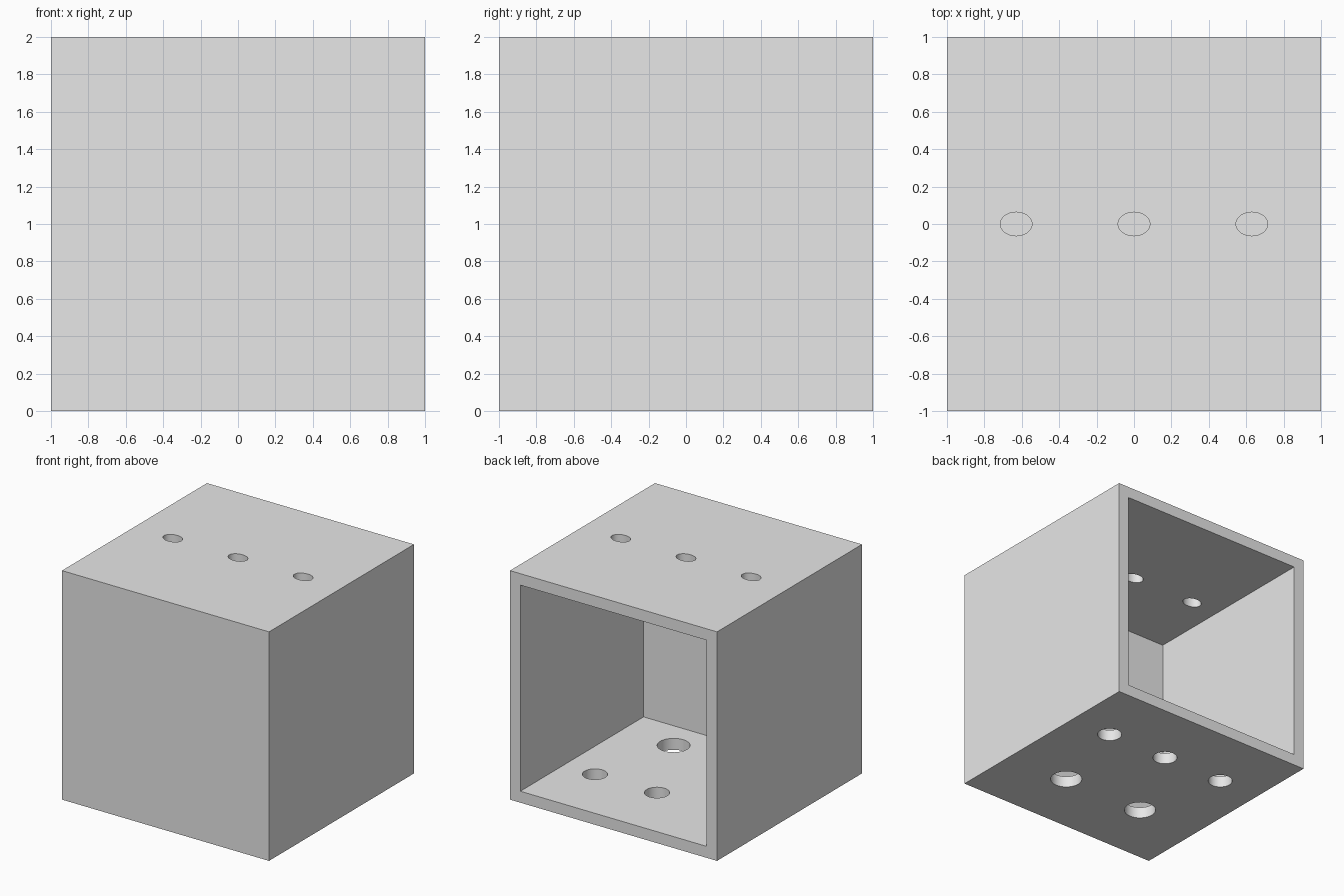
import bpy

# Remove the default object
if "Cube" in bpy.data.objects:
    bpy.data.objects.remove(bpy.data.objects["Cube"], do_unlink=True)

# Single plain grey
grey = bpy.data.materials.new("light grey")
grey.use_nodes = True
colour = (0.8, 0.8, 0.8, 1)
grey.diffuse_color = colour
grey.node_tree.nodes["Principled BSDF"].inputs["Base Color"].default_value = colour

WALL = 0.1
FRONT_WALL = 0.3


def block(name, low, high):
    """Axis-aligned box between two corners."""
    centre = [(a + b) / 2 for a, b in zip(low, high)]
    bpy.ops.mesh.primitive_cube_add(size=1, location=centre)
    obj = bpy.context.object
    obj.name = name
    obj.scale = [b - a for a, b in zip(low, high)]
    bpy.ops.object.transform_apply(location=True, scale=True)
    obj.data.materials.append(grey)
    return obj


def hole(x, y, z, rx, ry):
    """Upright cutter, oval or round, centred in a wall."""
    bpy.ops.mesh.primitive_cylinder_add(vertices=48, radius=1, depth=WALL * 2, location=(x, y, z))
    obj = bpy.context.object
    obj.name = "hole_cutter"
    obj.scale = (rx, ry, 1)
    bpy.ops.object.transform_apply(location=True, scale=True)
    obj.data.materials.append(grey)
    return obj


# Outer housing and the cavity that opens at the back
housing = block("housing", (-1, -1, 0), (1, 1, 2))
cutters = [block("cavity_cutter", (-1 + WALL, -1 + FRONT_WALL, WALL),
                 (1 - WALL, 1 + WALL, 2 - WALL))]

# Oval holes in the roof, small and large round holes in the floor
floor, roof = WALL / 2, 2 - WALL / 2
for side in (-1, 0, 1):
    cutters.append(hole(side * 0.63, 0, roof, 0.085, 0.063))
    cutters.append(hole(side * 0.6, 0.4, floor, 0.1, 0.1))
for side in (-1, 1):
    cutters.append(hole(side * 0.4, -0.4, floor, 0.13, 0.13))

# Cut everything out of the housing
bpy.ops.object.select_all(action="DESELECT")
housing.select_set(True)
bpy.context.view_layer.objects.active = housing
for cutter in cutters:
    cutter.hide_render = True
    cut = housing.modifiers.new("cut", "BOOLEAN")
    cut.operation = "DIFFERENCE"
    cut.solver = "EXACT"
    cut.object = cutter
    bpy.ops.object.modifier_apply(modifier=cut.name)
    bpy.data.objects.remove(cutter, do_unlink=True)

# Smooth hole walls, crisp box edges
bpy.ops.object.shade_smooth_by_angle()
